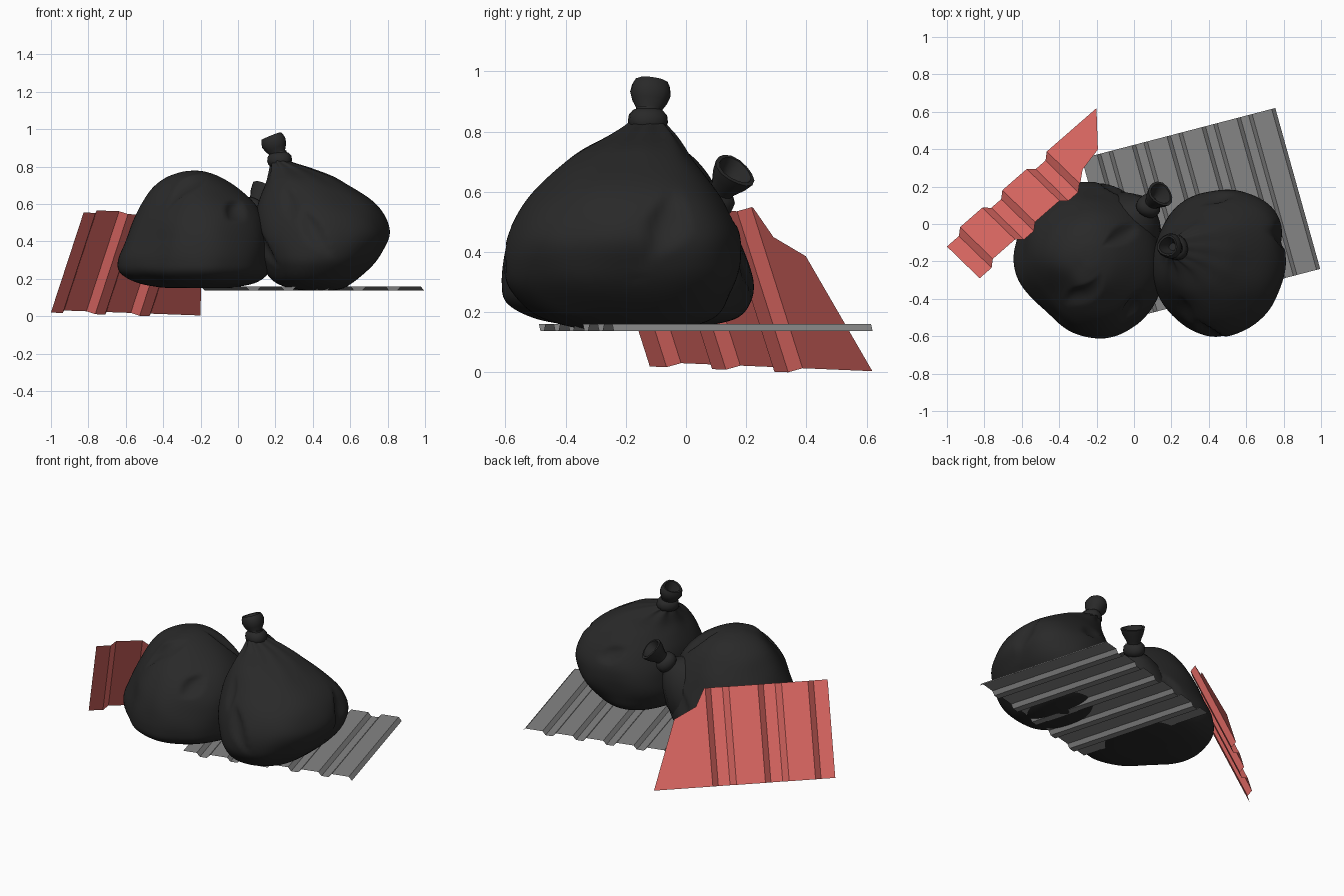
import bpy, bmesh, math
from mathutils import Vector, noise

if "Cube" in bpy.data.objects:
    bpy.data.objects.remove(bpy.data.objects["Cube"])

def material(name, rgb):
    m = bpy.data.materials.new(name)
    m.diffuse_color = (*rgb, 1)
    m.use_nodes = True
    m.node_tree.nodes["Principled BSDF"].inputs["Base Color"].default_value = m.diffuse_color
    return m

BLACK = material("black plastic", (0.022, 0.022, 0.022))
RED = material("faded red metal", (0.78, 0.15, 0.135))
GREY = material("grey metal", (0.235, 0.235, 0.235))

def finish(name, bm, mat, smooth=True):
    if smooth:
        bmesh.ops.recalc_face_normals(bm, faces=bm.faces)
    me = bpy.data.meshes.new(name)
    bm.to_mesh(me)
    bm.free()
    ob = bpy.data.objects.new(name, me)
    me.materials.append(mat)
    bpy.context.collection.objects.link(ob)
    if smooth:
        bpy.ops.object.select_all(action='DESELECT')
        ob.select_set(True)
        bpy.context.view_layer.objects.active = ob
        bpy.ops.object.shade_smooth_by_angle(angle=math.radians(40))
    return ob

def skin(bm, rings):
    """Bridge equal-length closed rings of points, cap the ends."""
    vs = [[bm.verts.new(p) for p in r] for r in rings]
    n = len(vs[0])
    for a, b in zip(vs, vs[1:]):
        for i in range(n):
            j = (i + 1) % n
            bm.faces.new((a[i], a[j], b[j], b[i]))
    bm.faces.new(vs[0][::-1])
    bm.faces.new(vs[-1])

def catmull(rows, t):
    i = min(int(t), len(rows) - 2)
    f = t - i
    p0, p1, p2, p3 = (rows[max(0, min(len(rows) - 1, i + k))] for k in (-1, 0, 1, 2))
    return [0.5 * (2 * b + (c - a) * f + (2 * a - 5 * b + 4 * c - d) * f * f
                   + (3 * b - a - 3 * c + d) * f ** 3)
            for a, b, c, d in zip(p0, p1, p2, p3)]

def fold(p, normal, a, b, width, depth):
    """Leaf-shaped crease between two surface points."""
    ab = b - a
    t = (p - a).dot(ab) / ab.length_squared
    if not 0 < t < 1:
        return 0
    off = p - a - ab * t
    if off.length > 0.2:
        return 0
    off -= normal * off.dot(normal)
    q = off.length / (width * math.sin(math.pi * t) + 0.005)
    return depth * math.sin(math.pi * t) * (1 - q * q) if q < 1 else 0

def bag(name, rows, folds, gather, corner, bulge):
    """Sack lofted through rows of (z, x0, x1, y0, y1), swollen towards one corner."""
    n, m = 96, 80
    folds = [(Vector(a), Vector(b), w, d) for a, b, w, d in folds]
    zc = (rows[0][0] + rows[-1][0]) / 2
    rings = []
    for k in range(m + 1):
        s = k / m
        z, x0, x1, y0, y1 = catmull(rows, s * (len(rows) - 1))
        cx, cy, rx, ry = (x0 + x1) / 2, (y0 + y1) / 2, (x1 - x0) / 2, (y1 - y0) / 2
        ring = []
        for i in range(n):
            a = 2 * math.pi * i / n
            c, sn = math.cos(a), math.sin(a)
            p = Vector((cx + rx * c, cy + ry * sn, z))
            nrm = Vector((c / rx, sn / ry, (z - zc) * 9)).normalized()
            d = 0.014 * noise.noise(p * 5) * min(1, rx / 0.2)
            d += gather * math.sin(9 * a) * max(0, s - 0.65) * min(1, rx / 0.1)
            d += bulge * max(0, math.cos(a - corner)) ** 6 * min(1, rx / 0.33)
            p += Vector((c, sn, 0)) * d
            ring.append(p + nrm * sum(fold(p, nrm, *f) for f in folds))
        rings.append(ring)
    bm = bmesh.new()
    skin(bm, rings)
    return finish(name, bm, BLACK)

def lathe(name, base, axis, profile, n=14):
    """Profile of (radius, height) turned about an axis, slightly lobed."""
    axis = Vector(axis).normalized()
    u = axis.orthogonal().normalized()
    v = axis.cross(u)
    rings = []
    for r, h in profile:
        rings.append([Vector(base) + axis * h
                      + (u * math.cos(a) + v * math.sin(a)) * r * (1 + 0.05 * math.sin(3 * a))
                      for a in (2 * math.pi * i / n for i in range(n))])
    bm = bmesh.new()
    skin(bm, rings)
    return finish(name, bm, BLACK)

# Left bag, slumped on its side
bag("left_bag", [
    (.150, -.35, -.05, -.30, .0), (.156, -.44, .0, -.38, .08),
    (.18, -.55, .10, -.51, .17), (.23, -.635, .16, -.60, .215),
    (.30, -.647, .175, -.618, .225), (.40, -.608, .165, -.605, .195),
    (.50, -.57, .14, -.57, .155), (.60, -.52, .085, -.50, .11),
    (.68, -.465, .005, -.42, .06), (.74, -.39, -.09, -.34, -.01),
    (.770, -.31, -.165, -.25, -.09), (.778, -.25, -.215, -.19, -.14)],
    [((-.38, -.43, .58), (-.17, -.26, .76), .045, -.025),
     ((-.17, -.12, .77), (.08, .03, .62), .045, -.025),
     ((-.08, -.49, .50), (.03, -.38, .62), .05, -.03),
     ((-.2, .22, .25), (-.05, .17, .45), .04, -.02)], 0, math.radians(225), -.055)

# Right bag, standing
bag("right_bag", [
    (.137, .36, .50, -.27, -.12), (.15, .27, .56, -.38, 0),
    (.19, .185, .625, -.50, .10), (.27, .135, .715, -.58, .15),
    (.35, .11, .77, -.602, .17), (.45, .10, .805, -.592, .165),
    (.55, .105, .77, -.54, .12), (.65, .125, .67, -.45, .06),
    (.73, .15, .54, -.36, .0), (.79, .17, .39, -.25, -.045),
    (.83, .18, .27, -.19, -.075), (.86, .19, .25, -.165, -.095)],
    [((.33, -.52, .58), (.50, -.60, .31), .045, -.03),
     ((.66, -.05, .63), (.74, -.18, .29), .045, -.03),
     ((.26, -.36, .68), (.33, -.52, .48), .035, -.015),
     ((.36, .08, .58), (.55, .12, .48), .04, -.02),
     ((.12, -.30, .48), (.20, -.47, .25), .04, -.02)], 0.03, math.radians(45), .045)

# Tied necks: collar, pinch, flared open tip with a hollow inside
COLLAR = [(.05, -.03), (.062, -.02), (.067, 0), (.064, .022), (.05, .038), (.04, .042)]
lathe("left_bag_neck", (.075, .095, .575), (.5, .5, .72),
      [(.22, -.28), (.20, -.20), (.14, -.11), (.085, -.05)] + COLLAR
      + [(.045, .06), (.064, .10), (.074, .135), (.06, .137), (.045, .10), (.02, .06)])
lathe("right_bag_neck", (.224, -.128, .833), (-.06, .02, 1), COLLAR
      + [(.038, .05)])
lathe("right_bag_tip", (.217, -.125, .865), (-.35, .08, .9),
      [(.04, -.01), (.043, .01), (.058, .035), (.068, .065), (.064, .09),
       (.056, .105), (.046, .103), (.038, .07), (.02, .03)])

def sheet(name, mat, origin, u_dir, v_dir, length, grooves, slope, depth, top, extra=()):
    """Corrugated metal: grooves (start, end) sink along u x v; top(u) is the height."""
    O, U, V = Vector(origin), Vector(u_dir).normalized(), Vector(v_dir).normalized()
    N = U.cross(V).normalized()

    def sink(u):
        best = 0
        for a, b in grooves:
            gap = max(a - u, u - b, 0)
            best = max(best, 1 - gap / slope)
        return best * depth

    us = {0.0, length, *extra}
    for a, b in grooves:
        us |= {a - slope, a, b, b + slope}
    bm = bmesh.new()
    cols = [[bm.verts.new(O + U * u + N * sink(u) + V * v) for v in (0, top(u))]
            for u in sorted(u for u in us if 0 <= u <= length)]
    for (a, b), (c, d) in zip(cols, cols[1:]):
        bm.faces.new((a, c, d, b))
    return finish(name, bm, mat, smooth=False)

# Red sheet leaning on the left bag, with a torn upper corner
TORN = [(0, .588), (.743, .588), (.80, .481), (.935, .415), (1.088, 0.002)]

def torn_top(u):
    for (a, h), (b, k) in zip(TORN, TORN[1:]):
        if u <= b:
            return h + (k - h) * (u - a) / (b - a)
    return 0.002

sheet("red_sheet", RED, (-1.021, -.096, .034), (.82, .715, -.03), (.175, -.17, .535), 1.088,
      [(-.02, .085), (.315, .385), (.63, .70)], .036, .035, torn_top, [u for u, _ in TORN])

# Grey sheet lying flat under the bags
sheet("grey_sheet", GREY, (-.28, .35, .16), (1.035, .27, 0), (.24, -.86, 0), 1.07,
      [(1.07 - .193 * k, 1.115 - .193 * k) for k in range(6)], .02, .023, lambda u: .893)
